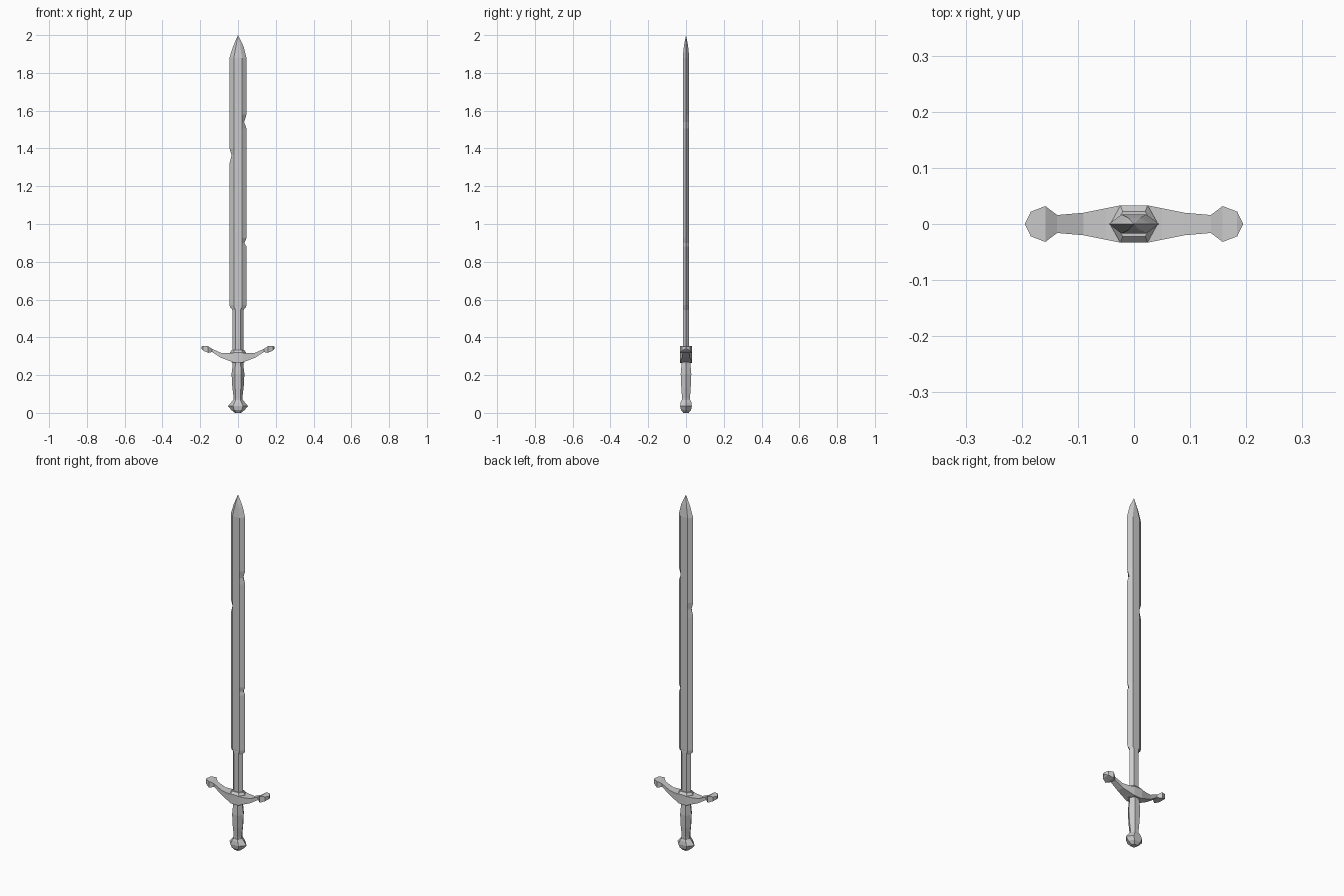
import bpy, bmesh


def loft(name, rings):
    """Skin a list of equal-length point rings and cap both ends."""
    bm = bmesh.new()
    loops = [[bm.verts.new(p) for p in ring] for ring in rings]
    n = len(loops[0])
    for a, b in zip(loops, loops[1:]):
        for i in range(n):
            j = (i + 1) % n
            bm.faces.new((a[i], a[j], b[j], b[i]))
    bm.faces.new(loops[0][::-1])
    bm.faces.new(loops[-1])
    bmesh.ops.remove_doubles(bm, verts=bm.verts, dist=0.0003)
    bmesh.ops.recalc_face_normals(bm, faces=bm.faces)
    mesh = bpy.data.meshes.new(name)
    bm.to_mesh(mesh)
    bm.free()
    obj = bpy.data.objects.new(name, mesh)
    bpy.context.collection.objects.link(obj)
    return obj


def hexagon(z, left, right, flat, y):
    """Six-sided section: two side edges and a flat front and back."""
    return [(-left, 0, z), (-flat, -y, z), (flat, -y, z),
            (right, 0, z), (flat, y, z), (-flat, y, z)]


def even_hexes(profile):
    return [hexagon(z, x, x, flat, y) for z, x, flat, y in profile]


# Blade with chipped edges: z, left edge, right edge
W = 0.045
edges = [(0.57, W, W), (0.88, W, W), (0.90, W, 0.034), (0.925, W, W),
         (1.32, W, W), (1.365, 0.034, W), (1.40, W, W),
         (1.505, W, W), (1.54, W, 0.032), (1.58, W, W), (1.88, W, W)]
blade = [hexagon(0.555, 0.04, 0.04, 0.02, 0.016)]
blade += [hexagon(z, l, r, 0.022, 0.017) for z, l, r in edges]
blade += [hexagon(1.935, 0.028, 0.031, 0.012, 0.012),
          hexagon(1.95, 0.022, 0.025, 0.009, 0.010),
          hexagon(2.0, 0, 0, 0, 0)]
loft("blade", blade)

# Narrow unsharpened base of the blade
loft("blade_base", even_hexes([(0.31, 0.03, 0.014, 0.017),
                               (0.545, 0.03, 0.014, 0.017),
                               (0.565, 0.04, 0.02, 0.0165)]))

# Crossguard: x, half depth, bottom, top; mirrored to the other side
arm = [(0, 0.033, 0.265, 0.318), (0.025, 0.033, 0.267, 0.318),
       (0.05, 0.028, 0.277, 0.316), (0.09, 0.020, 0.292, 0.318),
       (0.137, 0.016, 0.322, 0.339), (0.158, 0.032, 0.318, 0.353),
       (0.184, 0.022, 0.329, 0.354), (0.194, 0.001, 0.340, 0.350)]
stations = [(-x, y, b, t) for x, y, b, t in arm[:0:-1]] + arm
loft("crossguard", [[(x, -y, b), (x, y, b), (x, y, t), (x, -y, t)]
                    for x, y, b, t in stations])

# Collar in the middle of the guard
loft("guard_collar", even_hexes([(0.268, 0.034, 0.022, 0.028),
                                 (0.295, 0.049, 0.025, 0.033),
                                 (0.320, 0.042, 0.024, 0.033),
                                 (0.332, 0.034, 0.020, 0.022)]))

# Swelling grip
loft("grip", even_hexes([(0.05, 0.024, 0.012, 0.021),
                         (0.08, 0.023, 0.012, 0.021),
                         (0.135, 0.030, 0.015, 0.025),
                         (0.205, 0.034, 0.017, 0.028),
                         (0.255, 0.028, 0.014, 0.024),
                         (0.275, 0.028, 0.014, 0.024)]))

# Faceted pommel
loft("pommel", even_hexes([(0.068, 0.025, 0.013, 0.023),
                           (0.056, 0.036, 0.018, 0.028),
                           (0.036, 0.053, 0.026, 0.031),
                           (0.016, 0.036, 0.020, 0.027),
                           (0.0, 0.016, 0.010, 0.014)]))
